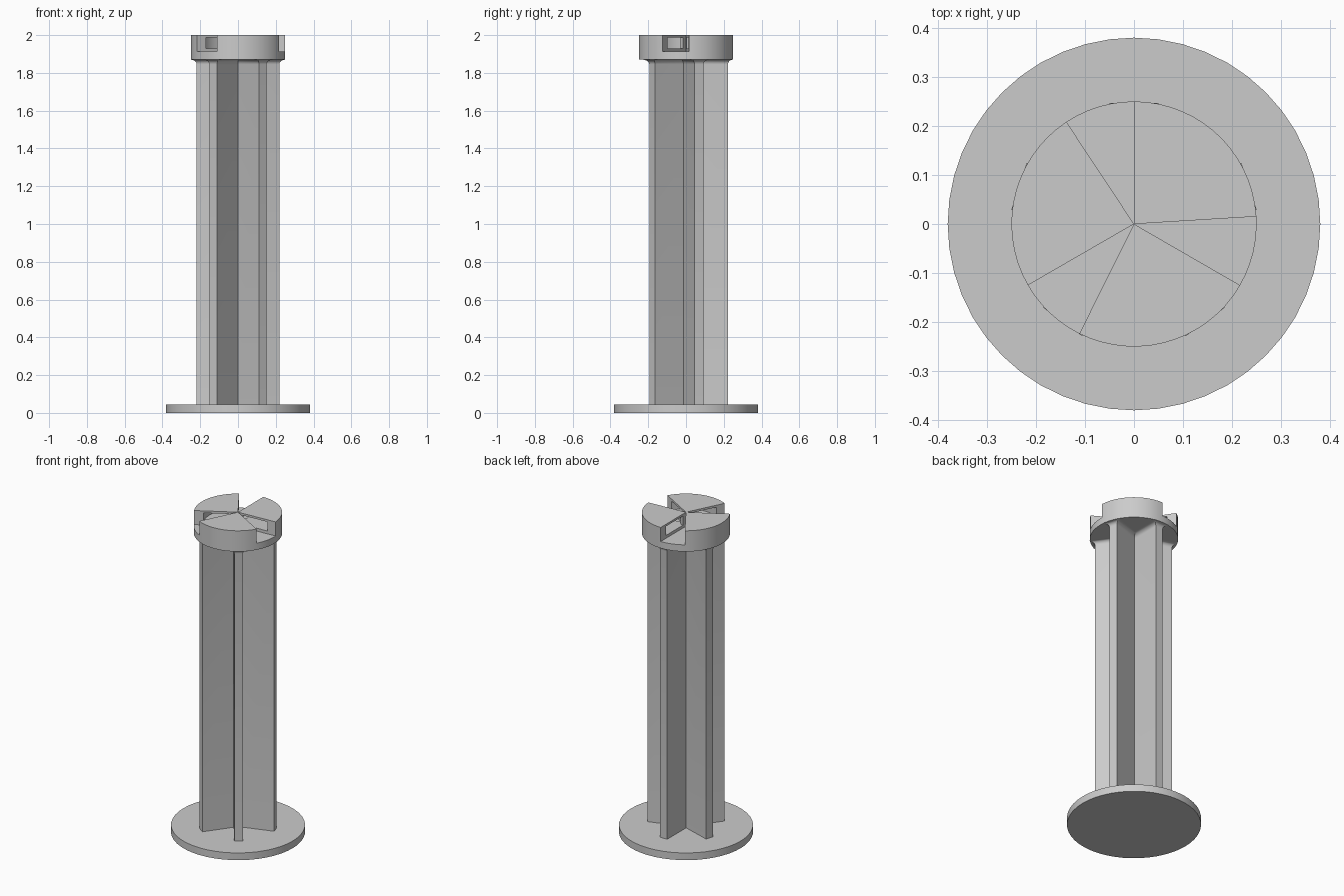
import bpy, bmesh
from math import sin, cos, pi, radians, ceil

cube = bpy.data.objects.get("Cube")
if cube:
    bpy.data.objects.remove(cube, do_unlink=True)

grey = bpy.data.materials.new("light grey")
grey.use_nodes = True
colour = (0.6, 0.6, 0.6, 1)
grey.diffuse_color = colour
grey.node_tree.nodes["Principled BSDF"].inputs["Base Color"].default_value = colour

BASE_R, BASE_TOP = 0.38, 0.045
RIB_R, RIB_HALF, RIBS, FILLET = 0.222, 0.025, 5, 0.025
HEAD_R, HEAD_Z, NOTCH_Z, TOP = 0.25, 1.87, 1.912, 2.0


def finish(bm, name):
    bmesh.ops.remove_doubles(bm, verts=bm.verts, dist=0.0001)
    mesh = bpy.data.meshes.new(name)
    bm.to_mesh(mesh)
    bm.free()
    mesh.materials.append(grey)
    obj = bpy.data.objects.new(name, mesh)
    bpy.context.collection.objects.link(obj)
    bpy.ops.object.select_all(action='DESELECT')
    obj.select_set(True)
    bpy.context.view_layer.objects.active = obj
    bpy.ops.object.shade_smooth_by_angle(angle=radians(30))
    return obj


def polar(bm, point, a):
    r, z = point
    return bm.verts.new((r * cos(a), r * sin(a), z))


def sweep(bm, path, a0, a1):
    """Turn a profile of (radius, height) points about z from a0 to a1."""
    steps = ceil((a1 - a0) / radians(6))
    cols = [[polar(bm, p, a0 + (a1 - a0) * s / steps) for p in path]
            for s in range(steps + 1)]
    for c, d in zip(cols, cols[1:]):
        for i in range(len(path) - 1):
            bm.faces.new((c[i], d[i], d[i + 1], c[i + 1]))


def rect(r0, r1, z0, z1):
    return [(r0, z0), (r1, z0), (r1, z1), (r0, z1)]


# Round foot plate
bm = bmesh.new()
bmesh.ops.create_cone(bm, cap_ends=True, segments=48, radius1=BASE_R,
                      radius2=BASE_R, depth=BASE_TOP)
bmesh.ops.translate(bm, verts=bm.verts, vec=(0, 0, BASE_TOP / 2))
finish(bm, "foot_plate")


# Five-ribbed shaft, flaring into the head
def star(bm, z, grow):
    ring = []
    half, reach = RIB_HALF + grow, RIB_R + grow
    for k in range(RIBS):
        a = pi / 2 + k * 2 * pi / RIBS
        for side in (-half, half):
            ring.append(bm.verts.new((reach * cos(a) - side * sin(a),
                                      reach * sin(a) + side * cos(a), z)))
        ring.append(polar(bm, (half / sin(pi / RIBS), z), a + pi / RIBS))
    return ring


bm = bmesh.new()
arc = [i * pi / 10 for i in range(6)]
rings = [star(bm, BASE_TOP, 0)]
rings += [star(bm, HEAD_Z - FILLET * (1 - sin(t)), FILLET * (1 - cos(t))) for t in arc]
for lo, hi in zip(rings, rings[1:]):
    n = len(lo)
    for i in range(n):
        j = (i + 1) % n
        bm.faces.new((lo[i], lo[j], hi[j], hi[i]))
finish(bm, "ribbed_shaft")

# Locking head: three hollow raised sectors with notches between them
bm = bmesh.new()
shell = rect(0, HEAD_R, NOTCH_Z, TOP)
tunnel = rect(0.03, 0.196, 1.93, 1.987)
for k in range(3):
    start = radians(3.5 + 120 * k)
    end = radians(90 + 120 * k)
    sweep(bm, [(0, HEAD_Z), (HEAD_R, HEAD_Z)] + shell[1:], start, end)
    sweep(bm, (tunnel + tunnel[:1])[::-1], start, end)
    sweep(bm, rect(0, HEAD_R, HEAD_Z, NOTCH_Z), end, radians(123.5 + 120 * k))
    # Sector end walls, framed around the tunnel opening
    for a, order in ((start, 1), (end, -1)):
        for i in range(4):
            j = (i + 1) % 4
            quad = [polar(bm, p, a) for p in (shell[i], shell[j], tunnel[j], tunnel[i])]
            bm.faces.new(quad[::order])
finish(bm, "locking_head")
